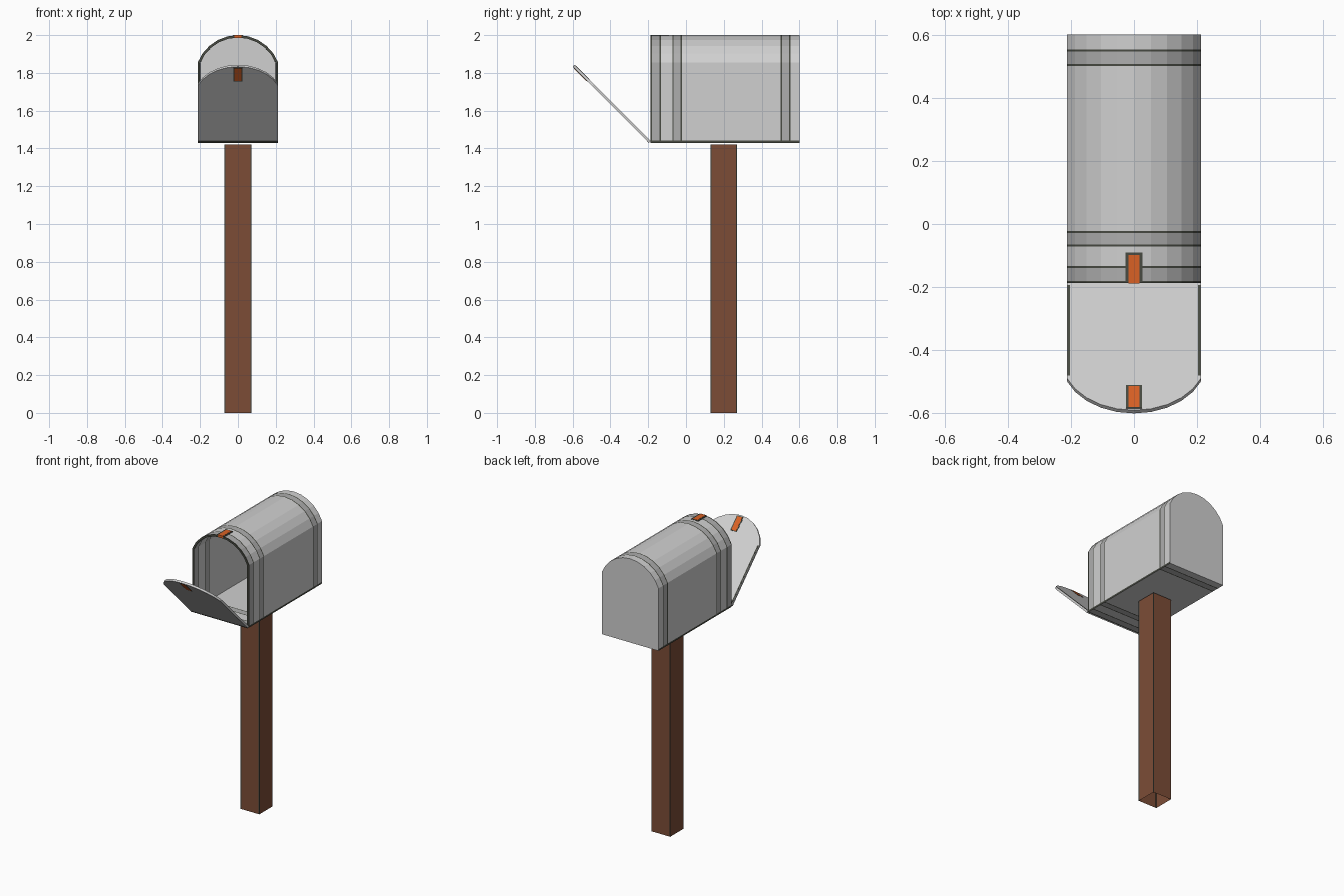
import bpy, bmesh, math
from mathutils import Matrix

if "Cube" in bpy.data.objects:
    bpy.data.objects.remove(bpy.data.objects["Cube"])


def mat(name, rgb):
    m = bpy.data.materials.new(name)
    m.diffuse_color = (*rgb, 1)
    m.use_nodes = True
    m.node_tree.nodes["Principled BSDF"].inputs["Base Color"].default_value = m.diffuse_color
    return m


GREY = mat("light grey metal", (0.63, 0.63, 0.63))
BAND = mat("darker grey band", (0.42, 0.42, 0.42))
DARK = mat("dark seam", (0.065, 0.07, 0.055))
WOOD = mat("brown wood", (0.20, 0.073, 0.037))
ORANGE = mat("orange latch", (0.70, 0.12, 0.018))

W, H, SPRING, SEG = 0.213, 0.57, 0.425, 10   # half width, height, arch start, arch sides
BASE, FRONT, BACK = 1.43, -0.187, 0.6
SEAM = 0.007


def arch(*extra):
    """Mailbox outline as (x, height) points, with optional extra heights on the walls."""
    s = H - SPRING
    r = (W * W + s * s) / (2 * s)
    a = math.asin(W / r)
    arc = [(r * math.sin(a - 2 * a * i / SEG), H - r + r * math.cos(a - 2 * a * i / SEG))
           for i in range(SEG + 1)]
    return [(-W, 0), (W, 0)] + [(W, z) for z in extra] + arc + [(-W, z) for z in extra]


def finish(name, bm, *mats):
    bmesh.ops.recalc_face_normals(bm, faces=bm.faces)
    me = bpy.data.meshes.new(name)
    bm.to_mesh(me)
    bm.free()
    for m in mats:
        me.materials.append(m)
    ob = bpy.data.objects.new(name, me)
    bpy.context.collection.objects.link(ob)
    return ob


def box(name, lo, hi, m, matrix=Matrix(), open_bottom=False):
    bm = bmesh.new()
    bmesh.ops.create_cube(bm, size=1)
    for v in bm.verts:
        v.co = [lo[i] + (v.co[i] + 0.5) * (hi[i] - lo[i]) for i in range(3)]
    if open_bottom:
        f = min(bm.faces, key=lambda f: f.calc_center_median().z)
        bmesh.ops.delete(bm, geom=[f], context='FACES_ONLY')
    bm.transform(matrix)
    return finish(name, bm, m)


# wooden post with dark corner seams
box("post", (-0.07, 0.13, 0), (0.07, 0.27, 1.42), WOOD, open_bottom=True)
for sx in (-1, 1):
    for sy in (-1, 1):
        x, y = sx * 0.068, 0.2 + sy * 0.068
        box("post_corner", (x - 0.0025, y - 0.0025, 0), (x + 0.0025, y + 0.0025, 1.42), DARK)

# hollow body with darker bands edged by seams, open at the front
bm = bmesh.new()
bands = [(FRONT, -0.133), (-0.072, -0.022), (0.50, 0.553)]
strips = []                                   # (start y, material index)
for a, b in bands:
    strips += [(a, 2), (a + SEAM, 1), (b - SEAM, 2), (b, 0)]
stations = [y for y, _ in strips] + [BACK]
outline = arch(0.012)
rings = [[bm.verts.new((x, y, BASE + z)) for x, z in outline] for y in stations]
n = len(outline)
for k, (_, index) in enumerate(strips):
    a, b = rings[k], rings[k + 1]
    for i in range(n):
        j = (i + 1) % n
        f = bm.faces.new((a[i], a[j], b[j], b[i]))
        f.material_index = 2 if i in (1, n - 1) else index   # seam along the wall foot
bm.faces.new(rings[-1])
body = finish("mailbox_body", bm, GREY, BAND, DARK)
sol = body.modifiers.new("wall", 'SOLIDIFY')
sol.thickness = 0.013
sol.offset = -1
sol.use_even_offset = True

# open door, hinged at the lower front edge and leaning out 45 degrees
hinge = Matrix.Translation((0, FRONT - 0.010, BASE)) @ Matrix.Rotation(math.radians(45), 4, 'X')
bm = bmesh.new()
face = bm.faces.new([bm.verts.new((x, 0, z)) for x, z in arch()])
ext = bmesh.ops.extrude_face_region(bm, geom=[face])
for v in ext["geom"]:
    if isinstance(v, bmesh.types.BMVert):
        v.co.y += 0.014
bm.transform(hinge)
finish("door", bm, GREY)

# dark seams on the door's inner sides and outer foot
for s in (-1, 1):
    x = s * 0.206
    box("door_side_seam", (x - 0.004, 0.01, 0.01), (x + 0.004, 0.0148, 0.415), DARK, hinge)
box("door_foot_seam", (-W, -0.0008, 0), (W, 0.004, 0.012), DARK, hinge)

# latch plates with dark edging, on the door and on the roof
box("door_latch_edge", (-0.025, -0.001, 0.458), (0.025, 0.015, 0.562), DARK, hinge)
box("door_latch", (-0.018, -0.002, 0.463), (0.018, 0.016, 0.557), ORANGE, hinge)
box("roof_latch_edge", (-0.027, FRONT, 1.985), (0.027, -0.091, 2.0005), DARK)
box("roof_latch", (-0.018, FRONT - 0.001, 1.985), (0.018, -0.098, 2.0015), ORANGE)
